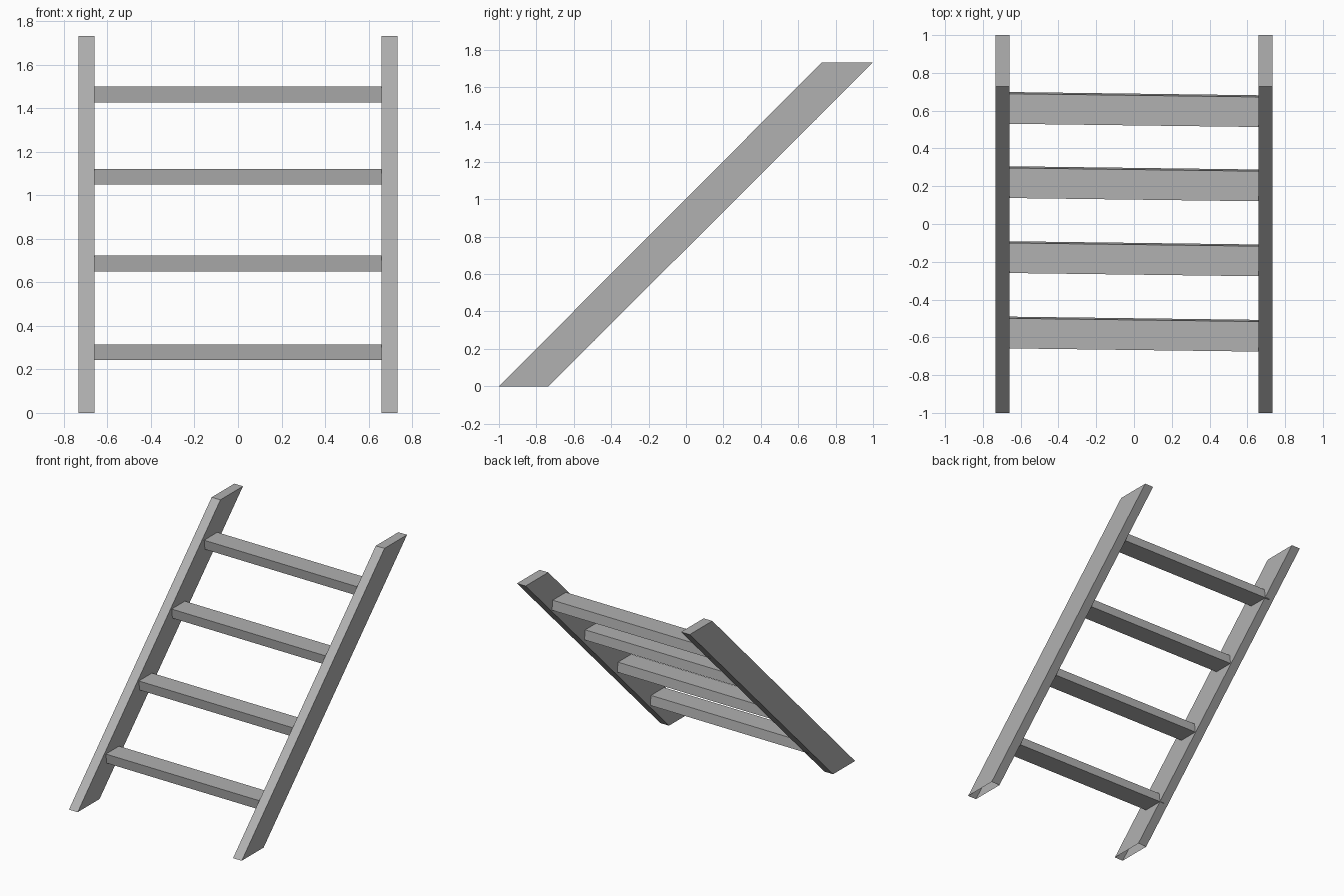
import bpy, bmesh

if "Cube" in bpy.data.objects:
    bpy.data.objects.remove(bpy.data.objects["Cube"])

grey = bpy.data.materials.new("dark_grey")
grey.diffuse_color = (0.44, 0.44, 0.44, 1)
grey.use_nodes = True
grey.node_tree.nodes["Principled BSDF"].inputs["Base Color"].default_value = grey.diffuse_color


def prism(name, left, right, open_edge=None):
    """Solid joining two matching end outlines; open_edge leaves one side open."""
    bm = bmesh.new()
    a = [bm.verts.new(p) for p in left]
    b = [bm.verts.new(p) for p in right]
    n = len(a)
    bm.faces.new(a)
    bm.faces.new(b[::-1])
    sides = []
    for i in range(n):
        j = (i + 1) % n
        sides.append(bm.faces.new((a[j], a[i], b[i], b[j])))
    bmesh.ops.recalc_face_normals(bm, faces=bm.faces)
    if open_edge is not None:
        bmesh.ops.delete(bm, geom=[sides[open_edge]], context='FACES_ONLY')
    mesh = bpy.data.meshes.new(name)
    bm.to_mesh(mesh)
    bm.free()
    mesh.materials.append(grey)
    obj = bpy.data.objects.new(name, mesh)
    bpy.context.collection.objects.link(obj)
    return obj


# Slanted side rails, cut level at the top and at the open foot
INNER, OUTER, HEIGHT = 0.658, 0.732, 1.732
rail = [(-1, 0), (-0.735, 0), (1, HEIGHT), (0.727, HEIGHT)]
for side, s in (("left", -1), ("right", 1)):
    prism(f"{side}_rail",
          [(s * INNER, y, z) for y, z in rail],
          [(s * OUTER, y, z) for y, z in rail], open_edge=0)

# Rungs: housed in the rails, faces lean slightly, left end sits further back
REACH, DEPTH, THICK, LEAN, SKEW = 0.695, 0.159, 0.073, 0.009, 0.018
rungs = [(-0.658, 0.242), (-0.259, 0.649), (0.138, 1.048), (0.531, 1.425)]
for i, (y, z) in enumerate(rungs, 1):
    def end(x, y0):
        return [(x, y0 + LEAN, z), (x, y0 + DEPTH + LEAN, z),
                (x, y0 + DEPTH, z + THICK), (x, y0, z + THICK)]
    prism(f"rung_{i}", end(-REACH, y), end(REACH, y - SKEW))
